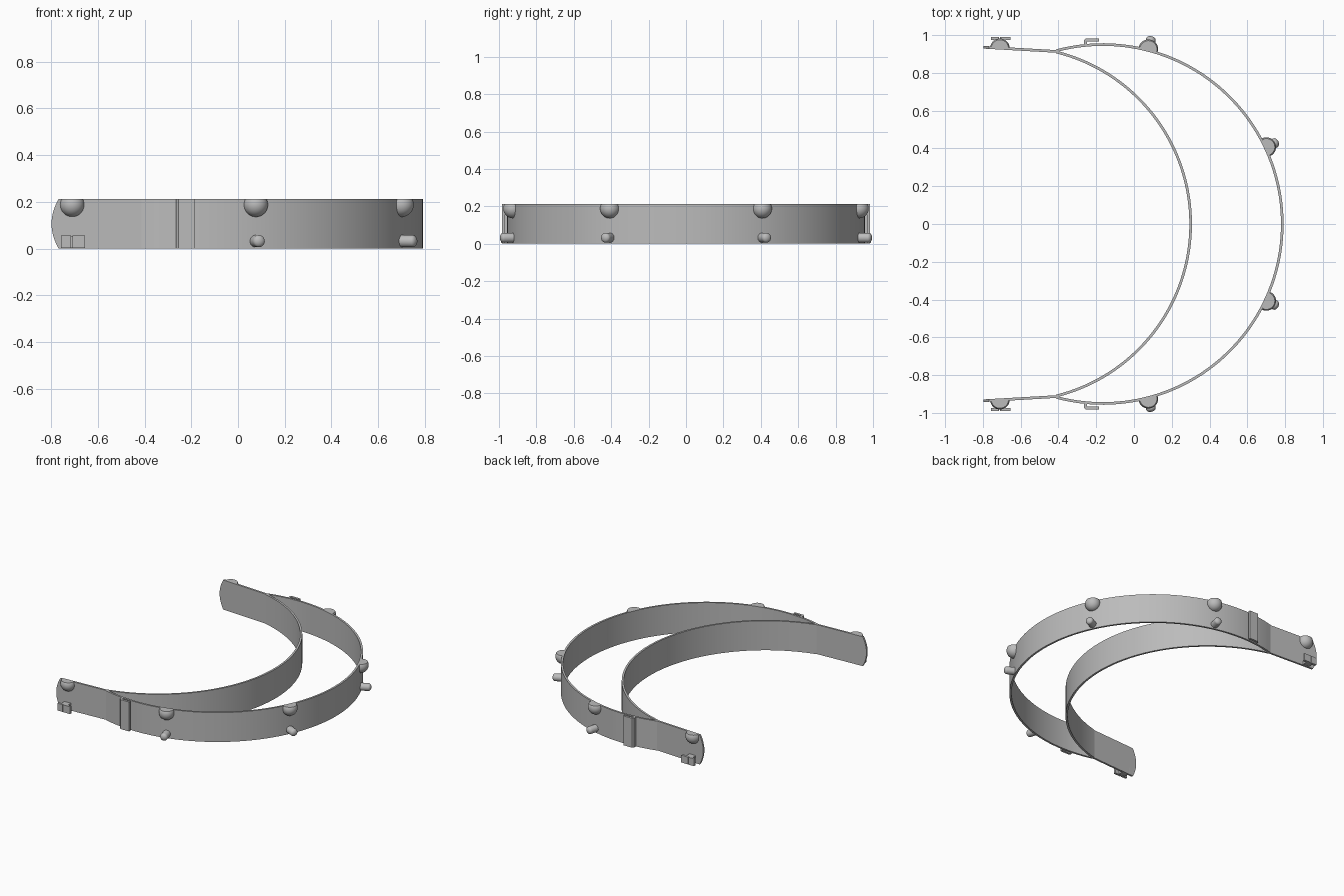
import bpy, bmesh, math
from mathutils import Vector, Matrix

cube = bpy.data.objects.get("Cube")
if cube:
    bpy.data.objects.remove(cube)

H = 0.213          # band height
T = 0.014          # band thickness
OUT_X, OUT_R = -0.165, 0.95     # outer arc centre and radius
IN_X, IN_R = -0.638, 0.938      # inner arc centre and radius

grey = bpy.data.materials.new("plain grey")
grey.use_nodes = True
colour = (0.5, 0.5, 0.5, 1)
grey.diffuse_color = colour
grey.node_tree.nodes["Principled BSDF"].inputs["Base Color"].default_value = colour


def finish(name, bm):
    bmesh.ops.recalc_face_normals(bm, faces=bm.faces)
    mesh = bpy.data.meshes.new(name)
    bm.to_mesh(mesh)
    bm.free()
    mesh.materials.append(grey)
    obj = bpy.data.objects.new(name, mesh)
    bpy.context.collection.objects.link(obj)
    bpy.ops.object.select_all(action='DESELECT')
    obj.select_set(True)
    bpy.context.view_layer.objects.active = obj
    bpy.ops.object.shade_smooth_by_angle(angle=math.radians(35))
    return obj


def prism(name, outline, offset):
    """Solid made by sweeping a flat outline along an offset."""
    bm = bmesh.new()
    face = bm.faces.new([bm.verts.new(p) for p in outline])
    new = bmesh.ops.extrude_face_region(bm, geom=[face])["geom"]
    verts = [v for v in new if isinstance(v, bmesh.types.BMVert)]
    bmesh.ops.translate(bm, verts=verts, vec=offset)
    return finish(name, bm)


def box(name, x0, x1, y0, y1, z0, z1):
    return prism(name, [(x0, y0, z0), (x1, y0, z0), (x1, y1, z0), (x0, y1, z0)],
                 (0, 0, z1 - z0))


def arc_band(name, cx, radius, end, steps=96):
    """Upright curved band, symmetric about the x axis."""
    bm = bmesh.new()
    rows = []
    for i in range(steps + 1):
        a = math.radians(-end + 2 * end * i / steps)
        rows.append([bm.verts.new((cx + r * math.cos(a), r * math.sin(a), z))
                     for r, z in ((radius - T / 2, 0), (radius + T / 2, 0),
                                  (radius + T / 2, H), (radius - T / 2, H))])
    for a, b in zip(rows, rows[1:]):
        for k in range(4):
            n = (k + 1) % 4
            bm.faces.new((a[k], a[n], b[n], b[k]))
    bm.faces.new(rows[0])
    bm.faces.new(rows[-1])
    return finish(name, bm)


def dome(name, centre, normal, radius=0.052):
    """Half ball on the band, trimmed flat at the top edge."""
    bm = bmesh.new()
    bmesh.ops.create_uvsphere(bm, u_segments=32, v_segments=20, radius=radius,
                              matrix=Matrix.Translation(centre))
    for co, no in ((centre, -normal), (Vector((0, 0, H)), Vector((0, 0, 1)))):
        cut = bmesh.ops.bisect_plane(bm, geom=bm.verts[:] + bm.edges[:] + bm.faces[:],
                                     plane_co=co, plane_no=no, clear_outer=True)
        edges = [e for e in cut["geom_cut"] if isinstance(e, bmesh.types.BMEdge)]
        bmesh.ops.contextual_create(bm, geom=edges)
    return finish(name, bm)


def peg(name, base, direction, length, radius=0.026):
    """Round peg with a softened tip, lathed around its axis."""
    profile = [(0, 0), (radius, 0), (radius, length - 0.018)]
    for i in range(1, 6):
        a = math.pi / 2 * i / 5
        profile.append((radius * math.cos(a), length - 0.018 + 0.018 * math.sin(a)))
    bm = bmesh.new()
    verts = [bm.verts.new((r, 0, z)) for r, z in profile]
    edges = [bm.edges.new(pair) for pair in zip(verts, verts[1:])]
    bmesh.ops.spin(bm, geom=verts + edges, cent=(0, 0, 0), axis=(0, 0, 1),
                   angle=math.tau, steps=24)
    bmesh.ops.remove_doubles(bm, verts=bm.verts, dist=0.0001)
    bm.transform(Matrix.Translation(base) @
                 direction.to_track_quat('Z', 'Y').to_matrix().to_4x4())
    return finish(name, bm)


# Two curved bands forming the crescent
arc_band("outer_band", OUT_X, OUT_R, 105)
arc_band("inner_band", IN_X, IN_R, 76)

for side, s in (("right", -1), ("left", 1)):
    # Straight tail with a rounded end
    outline = [(-0.40, 0), (-0.40, H)]
    for i in range(13):
        t = 1 - i / 6
        outline.append((-0.798 + 0.03 * t * t, H / 2 * (1 + t)))
    prism(side + "_tail", [(x, s * (0.906 - 0.057 * (x + 0.40)), z) for x, z in outline],
          (0, s * T, 0))

    # Raised loop standing off the outer band, joined along one edge
    loop = [(-0.265, 0.942), (-0.265, 0.972), (-0.255, 0.983), (-0.185, 0.983),
            (-0.185, 0.967), (-0.250, 0.967), (-0.250, 0.942)]
    prism(side + "_loop", [(x, s * y, 0) for x, y in loop], (0, 0, H))

    # Dome and split button on the tail
    dome(side + "_tail_dome", Vector((-0.71, s * 0.930, 0.188)), Vector((0, s, 0)))
    box(side + "_button_stem", -0.735, -0.685, s * 0.925, s * 0.98, 0.005, 0.054)
    for part, x0, x1 in (("rear", -0.757, -0.714), ("front", -0.709, -0.655)):
        box(f"{side}_button_{part}", x0, x1, s * 0.973, s * 0.99, 0.003, 0.056)

    # Domes and pegs around the outer band
    for place, angle in (("side", 75.4), ("end", 25.2)):
        a = math.radians(angle)
        out = Vector((math.cos(a), s * math.sin(a), 0))
        base = Vector((OUT_X, 0, 0)) + out * OUT_R
        dome(f"{side}_{place}_dome", base + out * 0.006 + Vector((0, 0, 0.188)), out)
        peg(f"{side}_{place}_peg", base + Vector((0, 0, 0.032)), out, 0.077)
